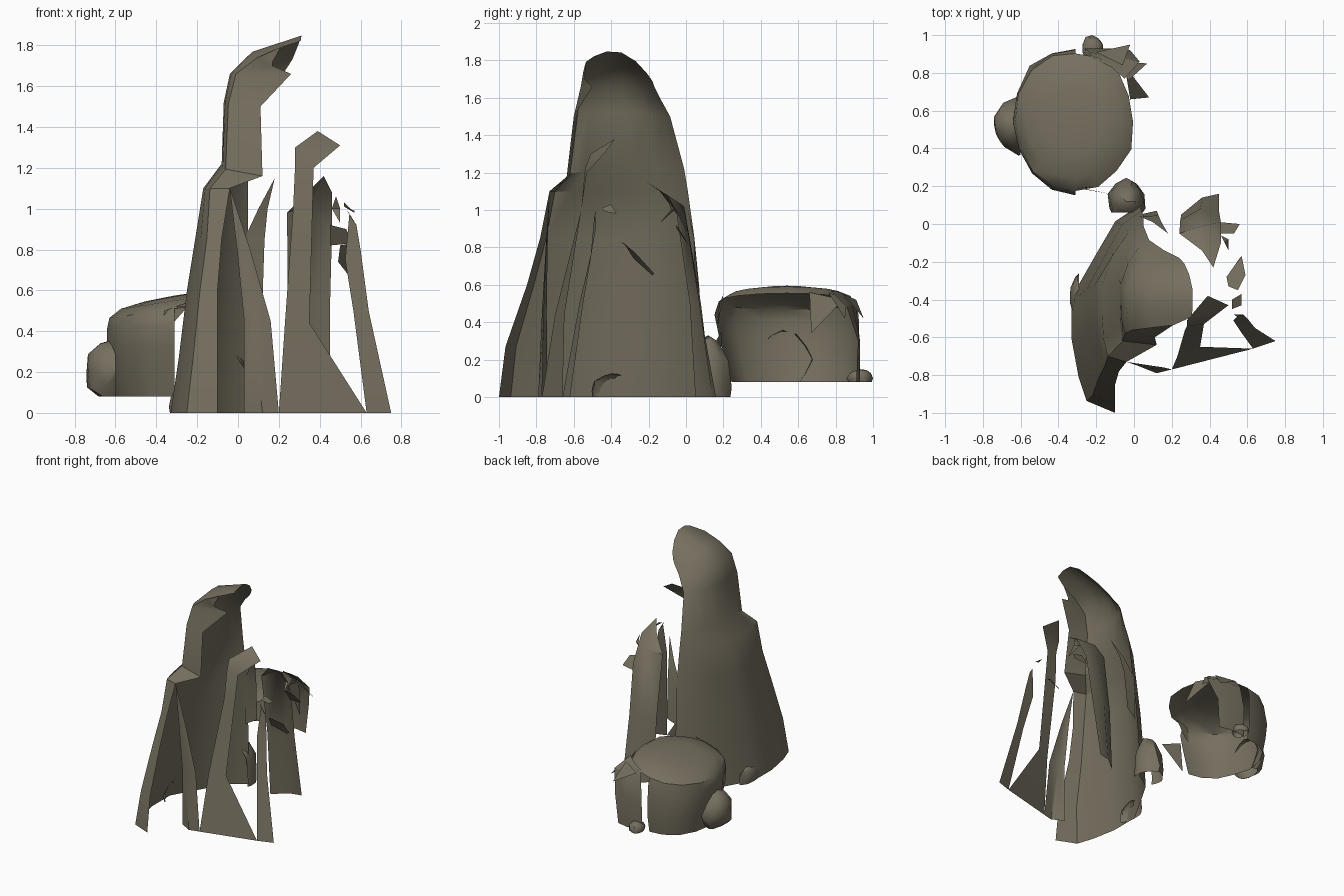
import bpy, bmesh, math, random
from mathutils import Vector

random.seed(4)
stone = bpy.data.materials.new("grey_brown_stone")
stone.diffuse_color = (0.18, 0.16, 0.115, 1)


def finish(name, bm, angle=38):
    bmesh.ops.remove_doubles(bm, verts=bm.verts, dist=0.0005)
    bmesh.ops.recalc_face_normals(bm, faces=bm.faces)
    me = bpy.data.meshes.new(name)
    bm.to_mesh(me)
    bm.free()
    me.materials.append(stone)
    ob = bpy.data.objects.new(name, me)
    bpy.context.collection.objects.link(ob)
    bpy.context.view_layer.objects.active = ob
    bpy.ops.object.select_all(action='DESELECT')
    ob.select_set(True)
    bpy.ops.object.shade_smooth_by_angle(angle=math.radians(angle))
    return ob


def sheet(name, rows, closed=False, keep=None):
    """Open surface through rows of equally many points; keep(row, col) filters faces."""
    bm = bmesh.new()
    vs = [[bm.verts.new(p) for p in r] for r in rows]
    n = len(rows[0])
    for k, (a, b) in enumerate(zip(vs, vs[1:])):
        for i in range(n if closed else n - 1):
            if keep and not keep(k, i):
                continue
            j = (i + 1) % n
            pts = []
            for v in (a[i], a[j], b[j], b[i]):
                if all((v.co - w.co).length > 0.0005 for w in pts):
                    pts.append(v)
            if len(pts) > 2:
                bm.faces.new(pts)
    bmesh.ops.delete(bm, geom=[v for v in bm.verts if not v.link_faces], context='VERTS')
    return finish(name, bm)


def boulder(name, c, r, cuts):
    """Rough hollow stone, cut open by (axis, limit, sign) planes."""
    bm = bmesh.new()
    bmesh.ops.create_icosphere(bm, subdivisions=2, radius=1)
    for v in bm.verts:
        k = random.uniform(0.9, 1.06)
        v.co = Vector([c[i] + r[i] * v.co[i] * k for i in range(3)])
    for axis, limit, sign in cuts:
        co, no = Vector(), Vector()
        co[axis], no[axis] = limit, sign
        bmesh.ops.bisect_plane(bm, geom=bm.verts[:] + bm.edges[:] + bm.faces[:],
                               plane_co=co, plane_no=no, clear_outer=True)
    return finish(name, bm)


# Tall curved wall: mid, front, back height; inner edge x, y; left x; front y; back x, y
levels = [
    (0.00, 0.00, 0.00, -.10, -1.00, -.33, -.98, .03, .10),
    (0.27, 0.27, 0.27, -.10, -.965, -.29, -.95, .03, .09),
    (0.60, 0.60, 0.60, -.10, -.85, -.25, -.85, .04, .07),
    (0.85, 0.85, 0.85, -.08, -.78, -.21, -.78, .05, .045),
    (1.10, 1.10, 1.10, -.04, -.73, -.17, -.73, .05, .01),
    (1.22, 1.16, 1.22, .12, -.64, -.08, -.645, .05, -.01),
    (1.52, 1.50, 1.50, .11, -.60, -.07, -.60, .08, -.085),
    (1.66, 1.66, 1.60, .26, -.50, -.04, -.58, .16, -.14),
    (1.77, 1.70, 1.66, .17, -.54, .07, -.565, .22, -.17),
    (1.85, 1.72, 1.69, .17, -.54, .31, -.55, .24, -.18),
]
plan = [(.22, .04), (.10, .16), (0, .34), (0, .55), (.36, .76), (.64, .92), (1, 1)]
cap_plan = [(.15, .04), (.04, .16), (0, .34), (0, .55), (.25, .76), (.62, .92), (1, 1)]
rows = []
for k, (zm, zf, zb, xi, yi, xl, yf, xb, yb) in enumerate(levels):
    row = [(xi, yi, zf)]
    for i, (fx, fy) in enumerate(plan if k < 4 else cap_plan):
        e = (2 * fy - 0.85) / 1.15
        z = zm - (zm - (zf if e < 0 else zb)) * min(1, abs(e)) ** 2
        x = xl + fx * (xb - xl)
        if k == len(levels) - 1 and i == 0:
            x = .21
        row.append((x, yf + fy * (yb - yf), z))
    rows.append(row)
sheet("curved_rock_wall", rows)

# Standing shards in front and to the right
sheet("front_left_shard", [
    [(.03, -.74, 0), (.12, -.79, 0), (.20, -.77, 0)],
    [(.03, -.745, .45), (.07, -.77, .45), (.16, -.76, .45)],
    [(-.005, -.74, .80), (.02, -.75, .80), (.06, -.745, .80)],
    [(-.04, -.73, 1.1)] * 3])
sheet("hooked_shard", [
    [(.20, -.77, 0), (.63, -.66, 0)],
    [(.23, -.70, .44), (.35, -.65, .44)],
    [(.27, -.56, 1.0), (.365, -.56, 1.0)],
    [(.28, -.54, 1.22), (.37, -.53, 1.2)],
    [(.28, -.51, 1.3), (.50, -.43, 1.31)],
    [(.39, -.38, 1.38)] * 2])
sheet("right_shard", [
    [(.63, -.66, 0), (.75, -.62, 0)],
    [(.565, -.57, .5), (.64, -.55, .5)],
    [(.525, -.51, .75), (.60, -.50, .80)],
    [(.545, -.49, .97), (.58, -.48, .92)],
    [(.53, -.48, 1.0)] * 2])
sheet("right_shard_tip", [
    [(.52, -.45, 1.01), (.57, -.43, .99)], [(.52, -.40, 1.03), (.57, -.37, .98)]])
sheet("back_slab", [
    [(.25, .05, 0), (.36, .14, 0), (.45, .16, 0)],
    [(.245, .02, .5), (.35, .08, .5), (.45, .07, .5)],
    [(.24, -.05, .98), (.36, -.01, 1.02), (.46, .01, .88)],
    [(.36, -.14, 1.10), (.42, -.23, 1.16), (.46, -.10, 1.08)]])
sheet("slab_flap", [
    [(.45, -.05, .92), (.45, .01, .82)], [(.53, -.05, .90), (.56, 0, .83)]])
sheet("hanging_splinter", [
    [(.50, -.33, .82), (.55, -.35, .83)], [(.49, -.28, .74), (.59, -.27, .77)],
    [(.56, -.18, .65), (.57, -.17, .66)]])
sheet("thin_splinter", [
    [(.48, -.10, 1.06), (.48, -.10, 1.06)], [(.46, -.06, 1.0), (.50, -.08, 1.0)],
    [(.50, -.14, .93), (.50, -.14, .93)]])
sheet("inner_back_splinter", [
    [(.03, .05, .50), (.12, .07, .55)], [(.03, .04, .85), (.13, .045, .85)],
    [(.10, .01, 1.0), (.145, .01, 1.0)], [(.18, -.05, 1.15)] * 2])

# Round rock shell at the back left: tilted top, wall only on its left half, open to the right
N = 16
wob = [random.uniform(.97, 1.04) for _ in range(N)]
rock = []
for z, s, tilt in [(.08, .88, 0), (.2, .95, 0), (.33, 1, .01), (.44, 1.01, .03),
                   (.51, .97, .045), (.55, .8, .04), (.57, .45, .025), (.575, 0, 0)]:
    ring = []
    for i in range(N):
        a = math.tau * i / N
        r = s * wob[i] * random.uniform(.98, 1.02)
        ring.append((-.31 + .325 * r * math.cos(a), .54 + .385 * r * math.sin(a) + .1 * (.44 - z) * (z < .44),
                     z + tilt * math.cos(a)))
    rock.append(ring)
sheet("round_rock", rock, closed=True,
      keep=lambda k, i: k > 3 or N * .2 < i < N * .72)

# Rear flap continuing the round rock's back wall
sheet("rock_rear_flap", [
    [(-.26, .92, .08), (-.13, .93, .08), (-.04, .91, .08)],
    [(-.26, .93, .30), (-.11, .93, .30), (-.02, .92, .30)],
    [(-.24, .91, .48), (-.10, .89, .50), (.03, .86, .48)],
    [(-.22, .88, .54), (-.12, .83, .56), (-.05, .77, .57)]])

# Ragged lips on the open edge of the round rock
for i, (a, b, tip) in enumerate([
        ((-.05, .84, .52), (-.02, .66, .56), (.08, .67, .34)),
        ((-.08, .86, .52), (-.03, .76, .56), (.07, .85, .42)),
        ((-.20, .91, .52), (-.06, .84, .55), (-.02, .95, .42)),
        ((-.36, .18, .50), (-.22, .20, .55), (-.37, .17, .38)),
        ((-.30, .19, .12), (-.28, .19, .35), (-.13, .16, .30))]):
    sheet(f"rock_lip_{i + 1}", [[a, b], [tip, tip]])

# Stones bulging out of the shells, open on the inside
boulder("side_stone", (-.61, .52, .20), (.14, .15, .16), [(2, .08, -1), (0, -.60, 1)])
boulder("rear_pebble", (-.22, .93, .10), (.06, .07, .05), [(2, .08, -1)])
boulder("middle_stone", (-.04, .12, .05), (.10, .12, .31), [(2, 0, -1), (1, .06, -1)])
boulder("wall_foot_stone", (-.28, -.38, .03), (.06, .13, .10), [(2, 0, -1), (0, -.29, 1)])
